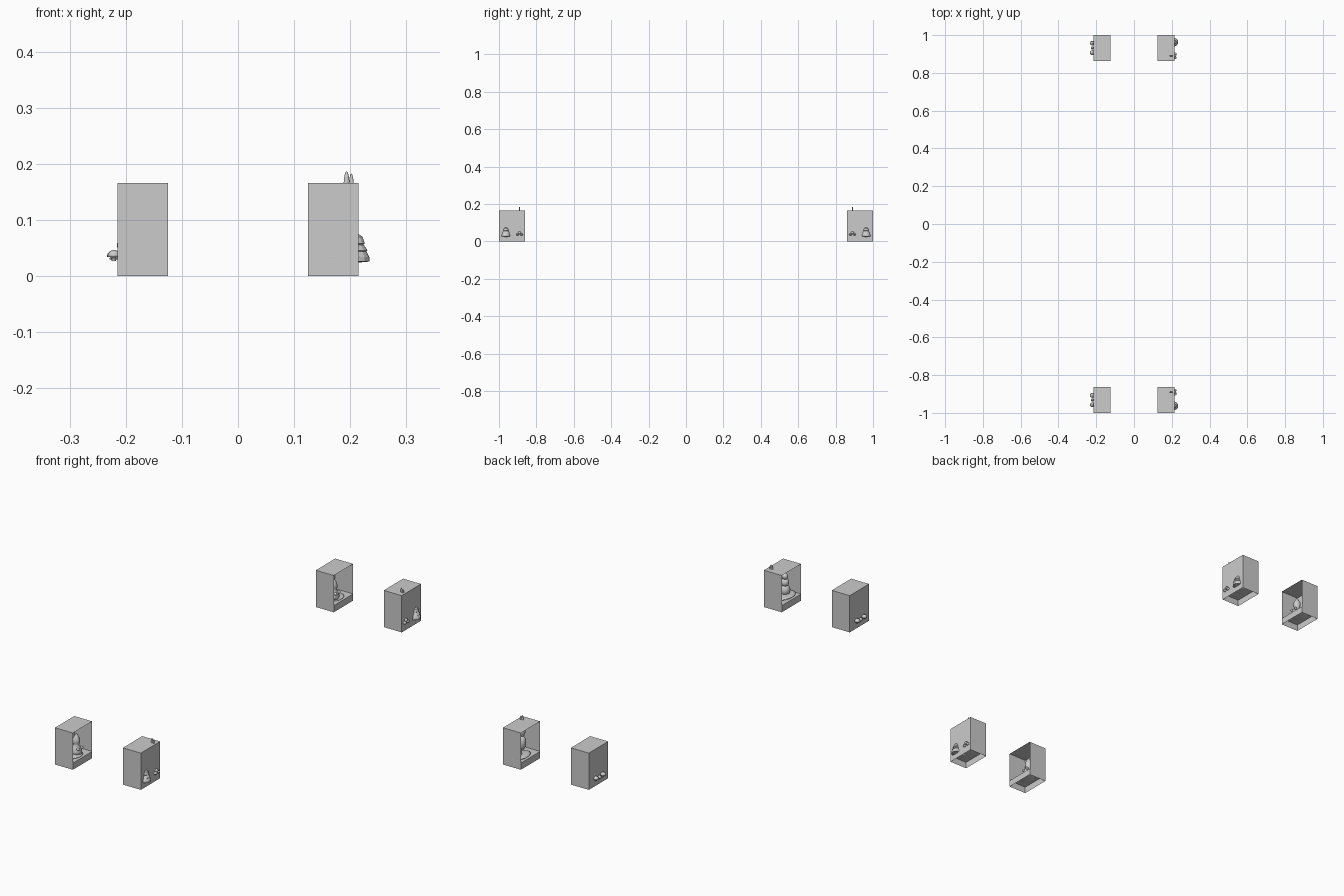
import bpy, bmesh, math
from mathutils import Matrix, Vector

if "Cube" in bpy.data.objects:
    bpy.data.objects.remove(bpy.data.objects["Cube"])

FLOOR = 0.03


def finish(bm, name, smooth=False):
    me = bpy.data.meshes.new(name)
    bm.to_mesh(me)
    bm.free()
    ob = bpy.data.objects.new(name, me)
    bpy.context.collection.objects.link(ob)
    for p in me.polygons:
        p.use_smooth = smooth
    return ob


def quad(bm, pts):
    bm.faces.new([bm.verts.new(p) for p in pts])


def ball(bm, c, r):
    m = Matrix.Translation(Vector(c)) @ Matrix.Diagonal((r[0], r[1], r[2], 1))
    bmesh.ops.create_uvsphere(bm, u_segments=14, v_segments=8, radius=1, matrix=m)


def lathe(bm, c, profile, n=14):
    # revolve (radius, height) points about a vertical axis
    rings = []
    for r, z in profile:
        rings.append([bm.verts.new((c[0] + r * math.cos(2 * math.pi * i / n),
                                    c[1] + r * math.sin(2 * math.pi * i / n), z)) for i in range(n)])
    for a, b in zip(rings, rings[1:]):
        for i in range(n):
            bm.faces.new((a[i], a[(i + 1) % n], b[(i + 1) % n], b[i]))


def booth(sx, sy, tag):
    # shell open at the bottom and towards the centre line
    xi, xo = sx * 0.125, sx * 0.2145
    ya, yb = sy * 0.862, sy * 1.0
    top = 0.166
    bm = bmesh.new()
    quad(bm, [(xo, ya, 0), (xo, yb, 0), (xo, yb, top), (xo, ya, top)])
    quad(bm, [(xi, ya, top), (xo, ya, top), (xo, yb, top), (xi, yb, top)])
    for y in (ya, yb):
        quad(bm, [(xi, y, 0), (xo, y, 0), (xo, y, top), (xi, y, top)])
    # low lip and raised floor
    quad(bm, [(xi, ya, 0), (xi, yb, 0), (xi, yb, FLOOR), (xi, ya, FLOOR)])
    quad(bm, [(xi, ya, FLOOR), (xo, ya, FLOOR), (xo, yb, FLOOR), (xi, yb, FLOOR)])
    bmesh.ops.remove_doubles(bm, verts=bm.verts, dist=1e-5)
    bmesh.ops.recalc_face_normals(bm, faces=bm.faces)
    finish(bm, "booth_shell_" + tag)


def right_scene(sy, tag):
    # flat mound showing through the floor and end wall
    bm = bmesh.new()
    ball(bm, (0.165, sy * 0.946, 0.034), (0.034, 0.056, 0.006))
    finish(bm, "ground_mound_" + tag, True)
    # tall round figure
    bm = bmesh.new()
    ball(bm, (0.175, sy * 0.957, 0.052), (0.022, 0.022, 0.026))
    ball(bm, (0.175, sy * 0.957, 0.086), (0.017, 0.017, 0.018))
    ball(bm, (0.175, sy * 0.957, 0.113), (0.013, 0.013, 0.014))
    finish(bm, "round_figure_" + tag, True)
    # tiered bush pushed through the outer wall
    bm = bmesh.new()
    lathe(bm, (0.211, sy * 0.963), [(0, 0.024), (0.023, 0.026), (0.023, 0.034), (0.018, 0.044),
                                    (0.020, 0.046), (0.013, 0.056), (0.015, 0.058),
                                    (0.011, 0.070), (0, 0.078)])
    finish(bm, "tiered_bush_" + tag)
    # long-eared animal with ears through the roof
    bm = bmesh.new()
    y = sy * 0.89
    ball(bm, (0.195, y, 0.062), (0.016, 0.016, 0.032))
    ball(bm, (0.196, y, 0.115), (0.014, 0.014, 0.026))
    ball(bm, (0.1935, y, 0.160), (0.0055, 0.003, 0.027))
    ball(bm, (0.202, y, 0.157), (0.0045, 0.003, 0.026))
    for dy in (-0.010, 0.010):
        ball(bm, (0.214, y + dy, 0.037), (0.012, 0.008, 0.006))
    ball(bm, (0.214, y, 0.046), (0.010, 0.008, 0.008))
    finish(bm, "long_eared_animal_" + tag, True)


def left_scene(sy, tag):
    bm = bmesh.new()
    ball(bm, (-0.168, sy * 0.932, 0.031), (0.034, 0.045, 0.006))
    finish(bm, "ground_mound_" + tag, True)
    # bottle-shaped figure
    bm = bmesh.new()
    lathe(bm, (-0.165, sy * 0.918), [(0, 0.03), (0.022, 0.032), (0.024, 0.045), (0.018, 0.064),
                                     (0.011, 0.073), (0.016, 0.084), (0.015, 0.098),
                                     (0.008, 0.112), (0, 0.125)])
    ball(bm, (-0.147, sy * 0.906, 0.060), (0.008, 0.006, 0.006))
    ball(bm, (-0.147, sy * 0.930, 0.060), (0.008, 0.006, 0.006))
    finish(bm, "bottle_figure_" + tag, True)
    # domed caps pushed through the outer wall
    for i, (y, r, z) in enumerate([(0.957, 0.012, 0.034), (0.932, 0.008, 0.030), (0.907, 0.013, 0.034)]):
        bm = bmesh.new()
        lathe(bm, (-0.221, sy * y), [(0.004, 0.027), (0.004, z), (r, z), (r * 0.85, z + 0.007),
                                     (r * 0.5, z + 0.011), (0, z + 0.013)], 12)
        finish(bm, f"domed_cap_{i}_{tag}", True)
    bm = bmesh.new()
    ball(bm, (-0.208, sy * 0.957, 0.055), (0.008, 0.008, 0.010))
    finish(bm, "small_knob_" + tag, True)


for sy, end in ((-1, "front"), (1, "back")):
    booth(-1, sy, end + "_left")
    booth(1, sy, end + "_right")
    left_scene(sy, end + "_left")
    right_scene(sy, end + "_right")
